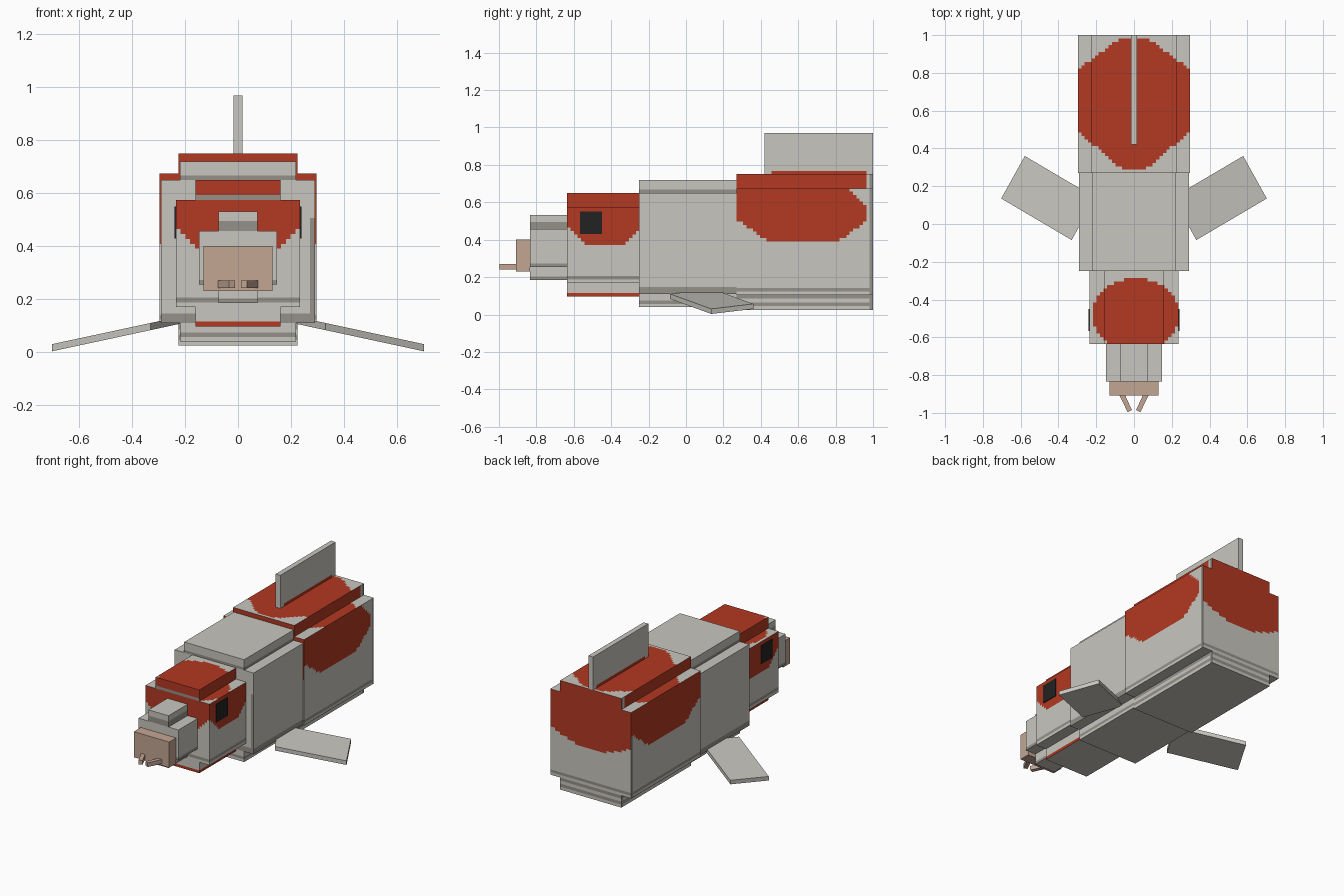
import bpy, bmesh, math
from mathutils import Vector

if "Cube" in bpy.data.objects:
    bpy.data.objects.remove(bpy.data.objects["Cube"])

# Flat colours
WHITE, RED, GREY, SKIN, BLACK = range(5)
MATS = []
for name, col in (("pale_grey", (0.58, 0.565, 0.52)), ("rust_red", (0.45, 0.04, 0.016)),
                  ("shade_grey", (0.30, 0.285, 0.255)), ("skin_pink", (0.55, 0.38, 0.295)),
                  ("eye_black", (0.016, 0.016, 0.016))):
    m = bpy.data.materials.new(name)
    m.diffuse_color = (*col, 1)
    m.use_nodes = True
    m.node_tree.nodes["Principled BSDF"].inputs["Base Color"].default_value = m.diffuse_color
    MATS.append(m)


def box(name, x, y, z, rule=WHITE, step=0.018):
    """Axis-aligned box; a callable rule paints small square cells by position and normal."""
    lo, hi = Vector((x[0], y[0], z[0])), Vector((x[1], y[1], z[1]))
    size = hi - lo
    painted = callable(rule)
    n = [max(1, round(s / step)) if painted else 1 for s in size]
    bm = bmesh.new()
    for axis in range(3):
        u, v = (axis + 1) % 3, (axis + 2) % 3
        for side in (0, 1):
            grid = []
            for i in range(n[u] + 1):
                row = []
                for j in range(n[v] + 1):
                    p = lo.copy()
                    p[axis] += size[axis] * side
                    p[u] += size[u] * i / n[u]
                    p[v] += size[v] * j / n[v]
                    row.append(bm.verts.new(p))
                grid.append(row)
            normal = Vector((0, 0, 0))
            normal[axis] = 2 * side - 1
            for i in range(n[u]):
                for j in range(n[v]):
                    q = [grid[i][j], grid[i + 1][j], grid[i + 1][j + 1], grid[i][j + 1]]
                    f = bm.faces.new(q if side else q[::-1])
                    f.material_index = rule(f.calc_center_median(), normal) if painted else rule
    bmesh.ops.remove_doubles(bm, verts=bm.verts, dist=1e-5)
    return finish(name, bm)


def finish(name, bm):
    me = bpy.data.meshes.new(name)
    bm.to_mesh(me)
    bm.free()
    for m in MATS:
        me.materials.append(m)
    ob = bpy.data.objects.new(name, me)
    bpy.context.collection.objects.link(ob)
    return ob


def section(name, hx, hx_in, y, z_box, z_all, rule):
    """Wide block with a narrower slab above and below it."""
    box(name + "_block", (-hx, hx), y, z_box, rule)
    box(name + "_top_slab", (-hx_in, hx_in), y, (z_box[1], z_all[1]), rule)
    box(name + "_bottom_slab", (-hx_in, hx_in), y, (z_all[0], z_box[0]), rule)


def shaded(p, n, bands):
    """Pale surface with thin grey bands on upright faces."""
    if abs(n.z) < 0.5 and any(a < p.z < b for a, b in bands):
        return GREY
    return WHITE


# Rear body: red saddle over the top, sides and back
def rear_rule(p, n):
    ax = abs(p.x)
    if n.z > 0.5:
        red = 0.28 + max(0, ax - 0.05) * 0.85 < p.y < 0.98 - max(0, ax - 0.08) * 0.75
    elif n.z < -0.5:
        red = False
    elif n.y > 0.5:
        red = p.z > 0.35 + p.x * p.x
    elif n.y < -0.5:
        red = p.z > 0.41
    elif p.z > 0.675:
        red = p.y < 0.97
    else:
        red = p.z > max(0.395, 0.51 - 0.7 * (p.y - 0.27), 0.395 + 0.75 * (p.y - 0.82))
        if p.x > 0:
            red = red and p.y < 0.97 - max(0, p.z - 0.57) * 0.9
    if red:
        return RED
    if abs(n.x) > 0.5 and p.y > 0.98:
        return GREY
    return shaded(p, n, ((0.12, 0.14), (0.04, 0.06), (0.085, 0.1)))


section("rear_body", 0.297, 0.225, (0.27, 1.0), (0.105, 0.675), (0.025, 0.75), rear_rule)


# Middle body: plain with worn lower edges
def mid_rule(p, n):
    if n.y < -0.5 and p.x > 0.27 and p.z < 0.5:
        return GREY
    return shaded(p, n, ((0.115, 0.137), (0.055, 0.075), (0.65, 0.664)))


section("middle_body", 0.29, 0.22, (-0.25, 0.27), (0.11, 0.65), (0.04, 0.72), mid_rule)


# Head: red crown and cheeks
def head_rule(p, n):
    ax = abs(p.x)
    if n.z > 0.5:
        red = ((p.x - 0.01) / 0.23) ** 2 + ((p.y + 0.48) / 0.19) ** 2 < 1
    elif n.z < -0.5:
        red = False
    elif p.z < 0.17:
        red = p.z < 0.118
    elif n.y < -0.5:
        red = p.z > (0.6 if p.z > 0.575 else 0.39 + max(0, ax - 0.15) * 0.9)
    elif p.z > 0.575:
        red = True
    else:
        red = p.z > 0.365 + 0.9 * max(0, -0.52 - p.y) + 0.9 * max(0, p.y + 0.34)
    return RED if red else shaded(p, n, ((0.182, 0.2), (0.575, 0.6)))


section("head", 0.235, 0.16, (-0.635, -0.25), (0.17, 0.575), (0.097, 0.65), head_rule)

# Snout and nose
section("snout", 0.147, 0.074, (-0.835, -0.635), (0.255, 0.457), (0.185, 0.532),
        lambda p, n: shaded(p, n, ((0.185, 0.2), (0.255, 0.272), (0.457, 0.49))))
box("nose_plate", (-0.13, 0.13), (-0.908, -0.835), (0.23, 0.4), SKIN)

# Eyes
for s, side in ((-1, "left"), (1, "right")):
    xs = sorted((s * 0.234, s * 0.24))
    box(side + "_eye", xs, (-0.567, -0.45), (0.43, 0.55), BLACK)


# Back fin with a red stained foot
def fin_rule(p, n):
    return RED if abs(n.x) > 0.5 and p.z < 0.772 and 0.45 < p.y < 0.97 else WHITE


box("back_fin", (-0.017, 0.017), (0.42, 1.0), (0.75, 0.97), fin_rule)


def slab(name, corners, thickness, mat):
    """Slab dropped straight down from four top corners."""
    bm = bmesh.new()
    top = [bm.verts.new(c) for c in corners]
    low = [bm.verts.new((c[0], c[1], c[2] - thickness)) for c in corners]
    bm.faces.new(top)
    bm.faces.new(low[::-1])
    for i in range(4):
        j = (i + 1) % 4
        bm.faces.new((top[i], low[i], low[j], top[j]))
    bmesh.ops.recalc_face_normals(bm, faces=bm.faces)
    for f in bm.faces:
        f.material_index = mat
    finish(name, bm)


# Swept, drooping flippers and inward-pointing teeth
for s, side in ((-1, "left"), (1, "right")):
    plan = ((0.205, 0.14), (0.33, -0.085), (0.703, 0.135), (0.578, 0.36))
    slab(side + "_flipper", [(s * x, y, 0.03 + (0.703 - x) * 0.215) for x, y in plan], 0.027, WHITE)
    tooth = ((0.055, -0.89), (0.011, -0.985), (0.034, -0.996), (0.08, -0.9))
    slab(side + "_tooth", [(s * x, y, 0.27) for x, y in tooth], 0.028, SKIN)
